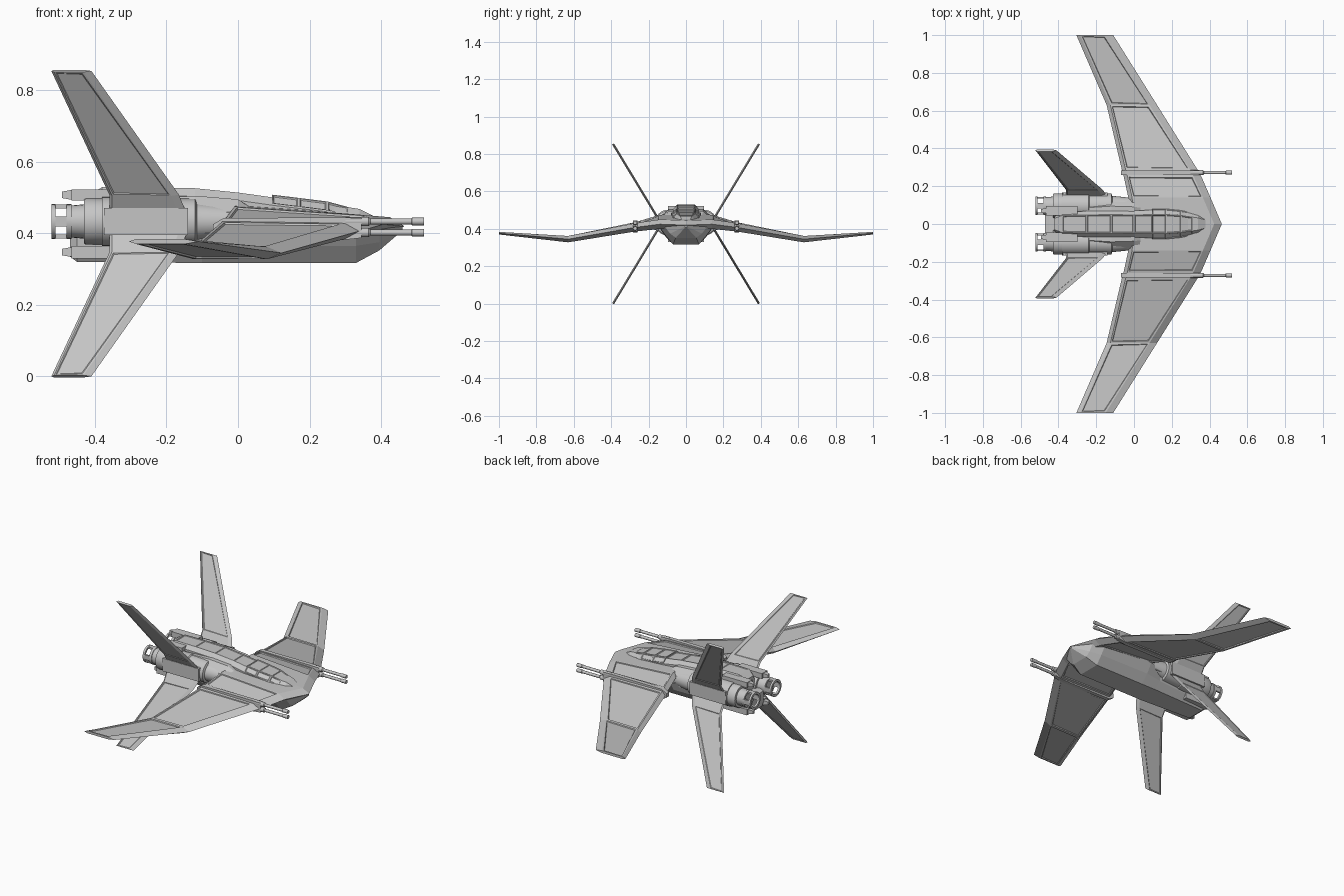
import bpy, bmesh, math
from mathutils import Vector

cube = bpy.data.objects.get("Cube")
if cube:
    bpy.data.objects.remove(cube)

GREY = (0.56, 0.56, 0.56, 1)
hull_grey = bpy.data.materials.new("hull_grey")
hull_grey.use_nodes = True
hull_grey.diffuse_color = GREY
hull_grey.node_tree.nodes["Principled BSDF"].inputs["Base Color"].default_value = GREY


def loft(name, rings, caps=(True, True), panels=(), rim=0.012, depth=0.005,
         mirror="", origin_z=0.0, closed=False, smooth=False):
    """Skin a list of rings; panels lists (bay, side) faces to recess."""
    bm = bmesh.new()
    vs = [[bm.verts.new(p) for p in ring] for ring in rings]
    n = len(rings[0])
    faces = {}
    bays = len(vs) if closed else len(vs) - 1
    for i in range(bays):
        a, b = vs[i], vs[(i + 1) % len(vs)]
        for k in range(n):
            faces[i, k] = bm.faces.new((a[k], a[(k + 1) % n], b[(k + 1) % n], b[k]))
    if not closed:
        if caps[0]:
            bm.faces.new(vs[0])
        if caps[1]:
            bm.faces.new(vs[-1])
    bmesh.ops.recalc_face_normals(bm, faces=bm.faces[:])
    # open lofts can be turned inside out, so check the first panel
    if panels and faces[panels[0]].normal.dot(
            faces[panels[0]].calc_center_median() - sum((v.co for v in bm.verts), Vector()) / len(bm.verts)) < 0 and not caps[0]:
        mid = sum((v.co for v in vs[0]), Vector()) / n
        f = faces[panels[0]]
        if f.normal.z < 0 and mid.z < 1:
            bmesh.ops.reverse_faces(bm, faces=bm.faces[:])
    if panels:
        bmesh.ops.inset_individual(bm, faces=[faces[p] for p in panels], thickness=rim, depth=0)
        bmesh.ops.inset_individual(bm, faces=[faces[p] for p in panels], thickness=0.004, depth=-depth)
    me = bpy.data.meshes.new(name)
    bm.to_mesh(me)
    bm.free()
    me.materials.append(hull_grey)
    ob = bpy.data.objects.new(name, me)
    ob.location.z = origin_z
    bpy.context.collection.objects.link(ob)
    if mirror:
        m = ob.modifiers.new("mirror", "MIRROR")
        m.use_axis = [c in mirror for c in "XYZ"]
    if smooth:
        bpy.ops.object.select_all(action="DESELECT")
        ob.select_set(True)
        bpy.context.view_layer.objects.active = ob
        bpy.ops.object.shade_smooth_by_angle(angle=math.radians(35))
    return ob


def blade(xt, xl, y, zb, zf, normal, th, bt, bl):
    """Six-sided wing section from trailing edge xt to leading edge xl."""
    h = Vector(normal).normalized() * th / 2
    back, front = Vector((xt + bt, y, zb)), Vector((xl - bl, y, zf))
    return [(xt, y, zb), back + h, front + h, (xl, y, zf), front - h, back - h]


def box(name, x0, x1, y0, y1, z0, z1, taper=0.0, mirror="Y"):
    """Box along x whose front end shrinks by taper."""
    def ring(x, t):
        return [(x, y0 + t, z0 + t), (x, y1 - t, z0 + t), (x, y1 - t, z1 - t), (x, y0 + t, z1 - t)]
    return loft(name, [ring(x0, 0), ring(x1, taper)], mirror=mirror)


def lathe(name, profile, y, z, seg=24, closed=False, mirror="Y"):
    """Turn (x, radius) points about a line along x."""
    rings = [[(x, y + r * math.cos(a), z + r * math.sin(a))
              for a in (2 * math.pi * i / seg for i in range(seg))] for x, r in profile]
    return loft(name, rings, mirror=mirror, closed=closed, smooth=True)


# main wing: y, trailing x, leading x, back z, front z, thickness
stations = [(0, -.02, .465, .455, .42, .05), (.14, -.03, .405, .45, .425, .05),
            (.255, -.055, .355, .418, .41, .045), (.29, -.065, .335, .41, .405, .044),
            (.63, -.145, .122, .345, .345, .034), (1, -.305, -.11, .377, .377, .014)]
loft("main_wing", [blade(xt, xl, y, zb, zf, (0, 0, 1), th, .02, .04)
                   for y, xt, xl, zb, zf, th in stations],
     caps=(False, True), mirror="Y",
     panels=[(bay, side) for bay in (1, 3, 4) for side in (1, 4)])

# four tail fins in an X
fin = []
for t, xt, xl in ((-.08, -.36, -.135), (.11, -.36, -.165), (1, -.522, -.41)):
    zz = .038 + .389 * t
    fin.append(blade(xt, xl, .155 + .235 * t, zz, zz, (0, -.389, .235), .012, .008, .022))
loft("tail_fins", fin, panels=[(1, 1), (1, 4)], rim=.006, depth=.002,
     mirror="YZ", origin_z=.427)


# lower hull: x, then half-width and height at keel, chine and shoulder
keel = [(-.47, .04, .335, .055, .36, .05, .42), (-.45, .055, .32, .08, .355, .08, .43),
        (-.1, .07, .317, .105, .36, .12, .43), (0, .07, .317, .115, .365, .15, .42),
        (.33, .07, .317, .11, .365, .15, .42), (.395, .055, .352, .085, .375, .12, .42),
        (.46, .004, .408, .006, .412, .008, .42)]
loft("lower_hull", [[(x, a, za), (x, b, zb), (x, c, zc), (x, -c, zc), (x, -b, zb), (x, -a, za)]
                    for x, a, za, b, zb, c, zc in keel])

# shoulders joining the engines to the wing
loft("shoulder_hull", [[(x, w, .4), (x, w, .46), (x, w * .7, zt), (x, -w * .7, zt),
                        (x, -w, .46), (x, -w, .4)]
                       for x, w, zt in ((-.28, .12, .495), (-.12, .135, .505),
                                        (.0, .13, .495), (.05, .12, .465))])

# upper spine: x, base half-width, top half-width, top height
spine = [(-.42, .04, .03, .505), (-.38, .065, .045, .529), (-.25, .068, .048, .529),
         (-.12, .07, .05, .526), (0, .07, .048, .514), (.1, .075, .05, .5),
         (.25, .07, .045, .482), (.34, .05, .032, .468), (.385, .03, .02, .445)]
loft("upper_spine", [[(x, b, .42), (x, b, zt - .022), (x, t, zt), (x, -t, zt),
                      (x, -b, zt - .022), (x, -b, .42)] for x, b, t, zt in spine],
     panels=[(i, 2) for i in (1, 2, 3, 4)], rim=.006, depth=.003)

# canopy with recessed panes
loft("canopy", [[(x, b, z - .025), (x, t, z), (x, -t, z), (x, -b, z - .025)]
                for x, b, t, z in ((.095, .08, .05, .508), (.17, .08, .05, .499),
                                   (.25, .072, .045, .489), (.31, .058, .036, .473))],
     panels=[(i, s) for i in (0, 1, 2) for s in (0, 1, 2)], rim=.005, depth=.003)

# engines
EY, EZ = .097, .433
lathe("engine", [(-.475, .044), (-.43, .048), (-.43, .062), (-.425, .064), (-.38, .064),
                 (-.38, .069), (-.24, .069), (-.235, .064), (-.12, .064), (-.115, .052),
                 (.0, .04)], EY, EZ)
lathe("nozzle_ring", [(-.522, .049), (-.51, .049), (-.51, .036), (-.522, .036)],
      EY, EZ, closed=True)
lathe("nozzle_collar", [(-.48, .049), (-.465, .049), (-.465, .036), (-.48, .036)],
      EY, EZ, closed=True)
for i, (dy, dz) in enumerate(((1, 0), (0, 1), (-1, 0), (0, -1))):
    cy, cz = EY + dy * .042, EZ + dz * .042
    hy, hz = (.005, .014) if dy else (.014, .005)
    box(f"nozzle_post_{i + 1}", -.515, -.47, cy - hy, cy + hy, cz - hz, cz + hz)

# engine side collars that carry the fins
box("fin_mount", -.375, -.14, .13, .168, .395, .471)

# fairings and stubs above and below the engines
for label, z0, z1 in (("upper", .492, .523), ("lower", .33, .365)):
    box(f"{label}_fairing", -.465, -.3, .045, .095, z0, z1)
    zm = (z0 + z1) / 2
    loft(f"{label}_stub", [[(x, .07 - r, zm - r), (x, .07 + r, zm - r),
                            (x, .07 + r, zm + r), (x, .07 - r, zm + r)]
                           for x, r in ((-.492, .009), (-.47, .013), (-.46, .013))],
         mirror="Y")

# wing cannons with their housings
CY = .272
loft("cannon_rail", [[(x, CY - .012, z - h), (x, CY + .012, z - h),
                      (x, CY + .012, z + h), (x, CY - .012, z + h)]
                     for x, z, h in ((-.07, .413, .012), (-.04, .413, .03),
                                     (.28, .412, .032), (.345, .415, .028))], mirror="Y")
for label, z in (("upper", .433), ("lower", .402)):
    lathe(f"{label}_cannon", [(.3, .013), (.365, .013), (.37, .0085), (.485, .0085),
                              (.487, .0105), (.52, .0105)], CY, z, seg=12)
